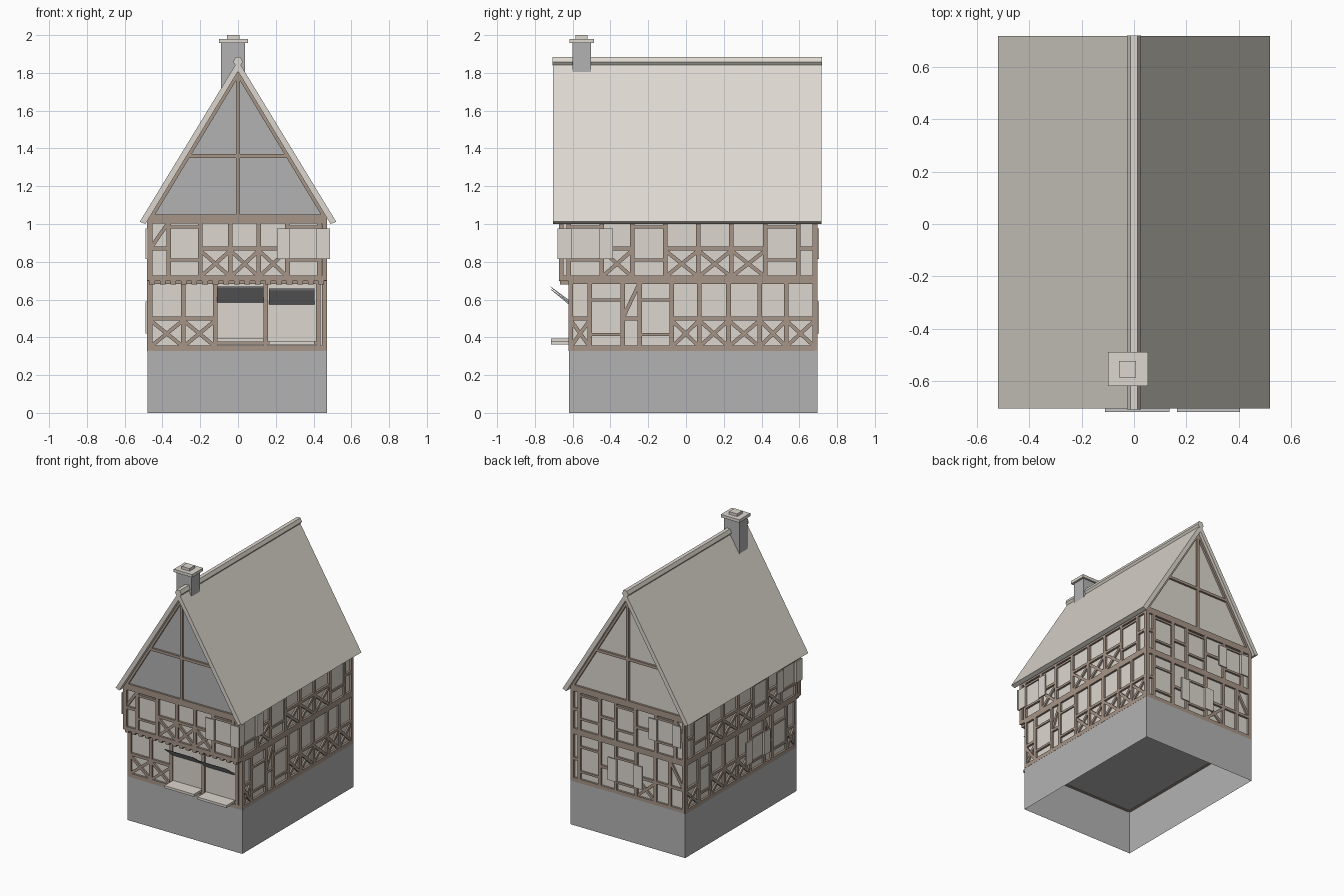
import bpy, bmesh
from mathutils import Vector

if "Cube" in bpy.data.objects:
    bpy.data.objects.remove(bpy.data.objects["Cube"], do_unlink=True)


def make_material(name, colour):
    mat = bpy.data.materials.new(name)
    mat.use_nodes = True
    mat.diffuse_color = (*colour, 1)
    mat.node_tree.nodes["Principled BSDF"].inputs["Base Color"].default_value = (*colour, 1)
    return mat


CREAM = make_material("cream plaster", (0.72, 0.68, 0.62))
TIMBER = make_material("brown timber", (0.38, 0.30, 0.245))
STONE = make_material("grey stone", (0.45, 0.45, 0.45))


def finish(name, bm, mat):
    bmesh.ops.recalc_face_normals(bm, faces=bm.faces)
    mesh = bpy.data.meshes.new(name)
    bm.to_mesh(mesh)
    bm.free()
    mesh.materials.append(mat)
    obj = bpy.data.objects.new(name, mesh)
    bpy.context.scene.collection.objects.link(obj)
    return obj


def add_prism(bm, profile, offset):
    """Extrude a closed 3D outline along an offset."""
    near = [bm.verts.new(p) for p in profile]
    far = [bm.verts.new(Vector(p) + Vector(offset)) for p in profile]
    bm.faces.new(near)
    bm.faces.new(far)
    count = len(near)
    for i in range(count):
        j = (i + 1) % count
        bm.faces.new((near[i], near[j], far[j], far[i]))


def box(name, mat, x0, x1, y0, y1, z0, z1):
    bm = bmesh.new()
    add_prism(bm, [(x0, y0, z0), (x1, y0, z0), (x1, y1, z0), (x0, y1, z0)], (0, 0, z1 - z0))
    return finish(name, bm, mat)


def length_prism(name, mat, outline, y0, y1):
    bm = bmesh.new()
    add_prism(bm, [(x, y0, z) for x, z in outline], (0, y1 - y0, 0))
    return finish(name, bm, mat)


class Facade:
    """One wall: u runs along the wall, depth is measured outwards."""

    def __init__(self, name, axis, sign, plane):
        self.name, self.axis, self.sign, self.plane = name, axis, sign, plane
        self.timber, self.panes = bmesh.new(), bmesh.new()

    def point(self, u, z, depth):
        d = self.plane + self.sign * depth
        return Vector((d, u, z)) if self.axis == "x" else Vector((u, d, z))

    def bar(self, u0, z0, u1, z1, width=0.024, depth=0.015):
        a, b = Vector((u0, z0)), Vector((u1, z1))
        side = (b - a).orthogonal().normalized() * width / 2
        corners = (a + side, b + side, b - side, a - side)
        back = [self.point(*c, -0.005) for c in corners]
        add_prism(self.timber, back, self.point(0, 0, depth) - self.point(0, 0, -0.005))

    def plate(self, u0, u1, z0, z1, d0, d1):
        outline = [self.point(u, z, d0) for u, z in ((u0, z0), (u1, z0), (u1, z1), (u0, z1))]
        add_prism(self.panes, outline, self.point(0, 0, d1) - self.point(0, 0, d0))

    def window(self, u0, u1, low, high, shutters):
        self.bar(u0, low - 0.006, u1, low - 0.006, 0.016)
        self.bar(u0, high + 0.008, u1, high + 0.008, 0.016)
        a, b = u0 + 0.014, u1 - 0.014
        self.plate(a, b, low, high, 0, 0.006)
        if shutters:
            leaf = (b - a) / 2
            self.plate(a - leaf, a, low, high, 0.016, 0.024)
            self.plate(b, b + leaf, low, high, 0.016, 0.024)

    def storey(self, posts, bays, bottom, top, rail, low, high):
        """X cross, W window, S shuttered window, D brace, R rail, O shop opening."""
        first, last = posts[0], posts[-1]
        for u in posts:
            self.bar(u, bottom, u, top)
        for z in (bottom + 0.012, top - 0.012):
            self.bar(first, z, last, z, 0.03)
        for a, b, kind in zip(posts, posts[1:], bays):
            if kind in "XR":
                self.bar(a, rail, b, rail, 0.02)
            if kind == "X":
                self.bar(a, bottom + 0.02, b, rail - 0.01, 0.02, 0.012)
                self.bar(a, rail - 0.01, b, bottom + 0.02, 0.02, 0.013)
            if kind == "D":
                self.bar(a, rail, b, rail, 0.02)
                self.bar(a, rail, b, top - 0.02, 0.02, 0.012)
            if kind in "WS":
                self.window(a, b, low, high, kind == "S")
            if kind == "O":
                self.bar(a, bottom + 0.04, b, bottom + 0.04, 0.016)
                self.plate(a + 0.012, b - 0.012, bottom + 0.05, top - 0.03, 0, 0.006)

    def close(self):
        finish(self.name + "_timber_frame", self.timber, TIMBER)
        finish(self.name + "_windows", self.panes, CREAM)


# Stone plinth, hollow and open underneath
plinth = box("stone_plinth", STONE, -0.48, 0.47, -0.62, 0.695, 0, 0.33)
bm = bmesh.new()
bm.from_mesh(plinth.data)
bmesh.ops.delete(bm, geom=[f for f in bm.faces if f.calc_center_median().z < 0.01], context="FACES_ONLY")
bm.to_mesh(plinth.data)
bm.free()

# Plaster bodies, the upper one overhanging the front
LEFT, RIGHT, BACK = -0.466, 0.456, 0.68
box("lower_walls", CREAM, LEFT, RIGHT, -0.607, BACK, 0.331, 0.71)
box("upper_walls", CREAM, LEFT, RIGHT, -0.657, BACK, 0.7, 1.03)
length_prism("attic", CREAM, [(-0.47, 1.02), (0.47, 1.02), (0, 1.81)], -0.65, BACK)
length_prism("front_gable_panel", STONE, [(-0.47, 1.02), (0.47, 1.02), (0, 1.81)], -0.658, -0.65)

# Timber framing, storey by storey
LOWER = dict(bottom=0.33, top=0.71, rail=0.5, low=0.42, high=0.59)
UPPER = dict(bottom=0.7, top=1.03, rail=0.87, low=0.815, high=0.975)
side_low = [-0.61, -0.51, -0.335, -0.245, -0.075, 0.07, 0.225, 0.39, 0.53, 0.682]
side_up = [-0.66, -0.62, -0.445, -0.285, -0.11, 0.065, 0.24, 0.42, 0.595, 0.682]
for name, sign, plane, low_bays in (("east", 1, RIGHT, "XWDWXXXXX"), ("west", -1, LEFT, "XWDSXXXWX")):
    wall = Facade(name + "_side", "x", sign, plane)
    wall.storey(side_low, low_bays, **LOWER)
    wall.storey(side_up, ".SXWXXXWR", **UPPER)
    wall.close()

front_low = Facade("front_lower", "y", -1, -0.607)
front_low.storey([-0.464, -0.29, -0.12, 0.147, 0.425, 0.456], "XXOO.", **LOWER)
front_low.close()
front_up = Facade("front_upper", "y", -1, -0.657)
front_up.storey([-0.464, -0.367, -0.2, -0.04, 0.11, 0.262, 0.43, 0.456], "DWXXXS.", **UPPER)
back = Facade("back", "y", 1, BACK)
back.storey([-0.464, -0.35, -0.23, -0.07, 0.1, 0.23, 0.4, 0.456], "DRXSRWR", **LOWER)
back.storey([-0.464, -0.395, -0.235, -0.065, 0.1, 0.23, 0.4, 0.456], "DSRWRWR", **UPPER)

# Gable timbers
for gable in (front_up, back):
    gable.bar(-0.47, 1.035, 0.47, 1.035, 0.03)
    gable.bar(0, 1.04, 0, 1.8, 0.022)
    gable.bar(-0.27, 1.36, 0.27, 1.36, 0.02)
    for s in (-1, 1):
        gable.bar(s * 0.465, 1.03, 0, 1.8, 0.024)
    gable.close()

# Joist ends under the overhang
joists = bmesh.new()
for i in range(17):
    x = -0.455 + i * 0.056
    add_prism(joists, [(x - 0.015, -0.668, 0.68), (x + 0.015, -0.668, 0.68),
                       (x + 0.015, -0.6, 0.68), (x - 0.015, -0.6, 0.68)], (0, 0, 0.025))
finish("joist_ends", joists, TIMBER)

# Shop counters and raised flaps
for name, x0, x1, z in (("left", -0.11, 0.135, 0.585), ("right", 0.165, 0.405, 0.573)):
    box(name + "_shop_counter", CREAM, x0, x1, -0.715, -0.61, z - 0.21, z - 0.192)
    flap = bmesh.new()
    add_prism(flap, [(x0, -0.62, z), (x0, -0.71, z + 0.075), (x0, -0.718, z + 0.085),
                     (x0, -0.62, z + 0.013)], (x1 - x0, 0, 0))
    finish(name + "_shop_flap", flap, STONE)

# Roof and ridge
length_prism("roof", CREAM, [(-0.52, 1.012), (0, 1.865), (0.52, 1.012),
                             (0.49, 1.0), (0, 1.808), (-0.49, 1.0)], -0.705, 0.718)
length_prism("ridge_cap", CREAM, [(-0.012, 1.838), (-0.026, 1.857), (-0.014, 1.884),
                                  (0.014, 1.884), (0.026, 1.857), (0.012, 1.838)], -0.708, 0.72)

# Chimney
box("chimney_stack", STONE, -0.09, 0.037, -0.602, -0.502, 1.69, 1.96)
box("chimney_cap", CREAM, -0.1, 0.053, -0.618, -0.488, 1.958, 1.98)
box("chimney_pot", CREAM, -0.058, 0.008, -0.585, -0.522, 1.98, 2.0)
